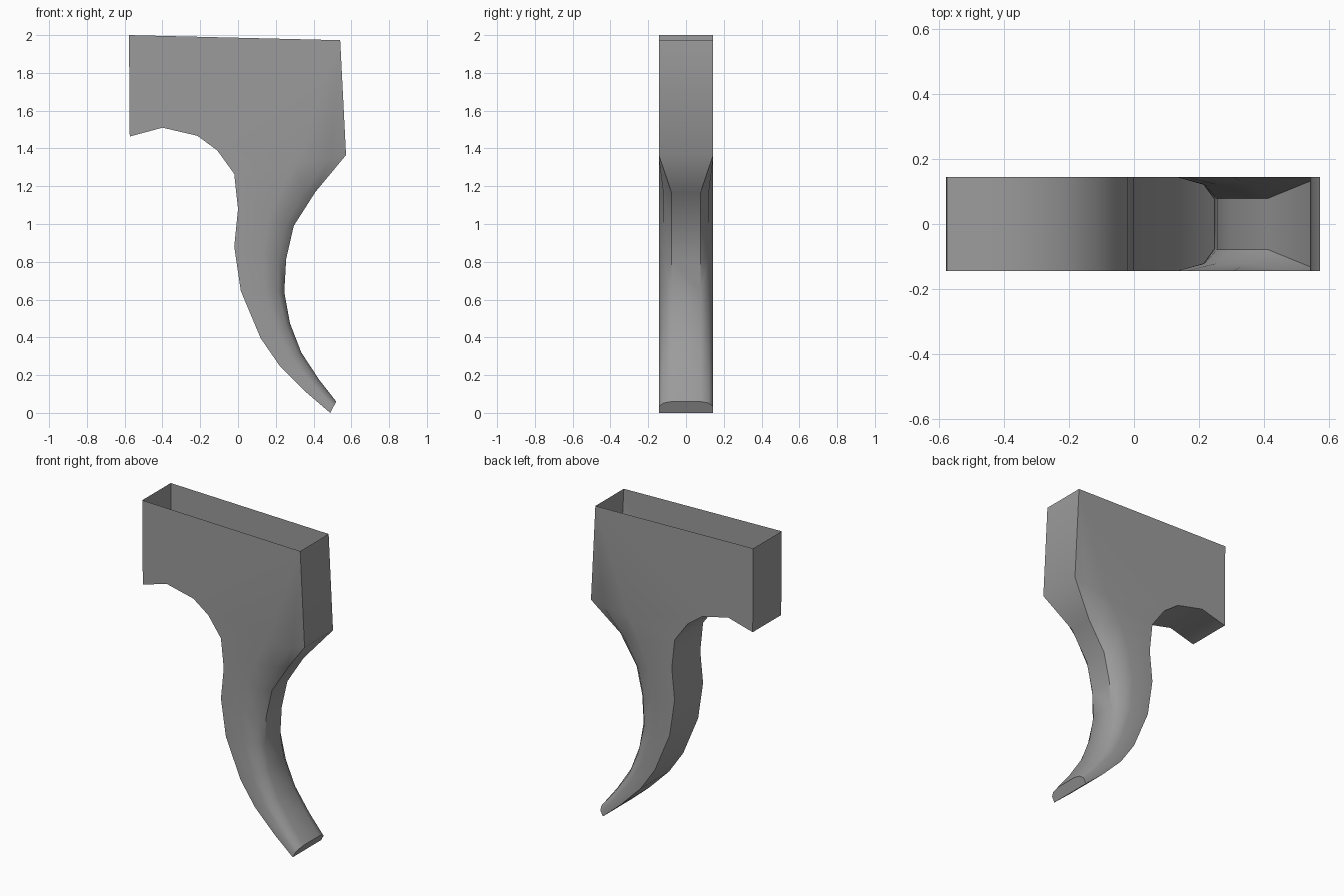
import bpy, bmesh, math

if "Cube" in bpy.data.objects:
    bpy.data.objects.remove(bpy.data.objects["Cube"])

W = 0.144  # half thickness

# Underside of the front lip, leading into the finger curve
lip = [(-0.573, 1.463), (-0.4, 1.51), (-0.215, 1.467), (-0.11, 1.39)]
# Lever stations: front edge point and back edge point (x, z)
front = [(-0.02, 1.265), (-0.01, 1.17), (0.0, 1.08), (-0.02, 0.88), (0.015, 0.645),
         (0.12, 0.395), (0.22, 0.25), (0.36, 0.11), (0.488, 0.0)]
back = [(0.572, 1.365), (0.41, 1.17), (0.295, 0.99), (0.255, 0.815), (0.245, 0.64),
        (0.275, 0.475), (0.335, 0.32), (0.43, 0.175), (0.52, 0.06)]
top_front, top_back = (-0.577, 2.0), (0.541, 1.973)

bm = bmesh.new()


def pair(p, w=W):
    return [bm.verts.new((p[0], s * w, p[1])) for s in (-1, 1)]


# Sections run front edge, side, rounded shoulder, back edge
rows = []
for i, (f, b) in enumerate(zip(front, back)):
    widths = (W, W, W, W) if i == 0 else (W, W, 0.121, 0.078)
    rows.append([pair((f[0] + (b[0] - f[0]) * t, f[1] + (b[1] - f[1]) * t), w)
                 for t, w in zip((0, 0.55, 0.86, 1), widths)])

lip_v = [pair(p) for p in lip]
tf, tb = pair(top_front), pair(top_back)


def strip(a, b):
    bm.faces.new((a[0], b[0], b[1], a[1]))


# Curved lever: both sides, front and back
for r, q in zip(rows, rows[1:]):
    strip(r[0], q[0])
    strip(r[3], q[3])
    for s in (0, 1):
        for k in range(3):
            bm.faces.new((r[k][s], r[k + 1][s], q[k + 1][s], q[k][s]))

# Tip cap
end = rows[-1]
bm.faces.new([p[0] for p in end] + [p[1] for p in reversed(end)])

# Open-topped upper housing
for s in (0, 1):
    bm.faces.new([tf[s]] + [p[s] for p in lip_v] + [p[s] for p in rows[0]] + [tb[s]])
chain = [tf] + lip_v + [rows[0][0]]
for a, b in zip(chain, chain[1:]):
    strip(a, b)
strip(tb, rows[0][3])

# Crisp back corners that fade out halfway down the lever
for k, count in ((3, 4), (2, 1)):
    for r, q in zip(rows[:count], rows[1:]):
        for s in (0, 1):
            bm.edges.get((r[k][s], q[k][s])).smooth = False

bmesh.ops.recalc_face_normals(bm, faces=bm.faces)
mesh = bpy.data.meshes.new("trigger_lever")
bm.to_mesh(mesh)
bm.free()
obj = bpy.data.objects.new("trigger_lever", mesh)
bpy.context.collection.objects.link(obj)

# Dark grey metal
mat = bpy.data.materials.new("dark_metal")
mat.diffuse_color = (0.33, 0.33, 0.33, 1)
mat.use_nodes = True
mat.node_tree.nodes["Principled BSDF"].inputs["Base Color"].default_value = mat.diffuse_color
mesh.materials.append(mat)

bpy.context.view_layer.objects.active = obj
obj.select_set(True)
bpy.ops.object.shade_smooth_by_angle(angle=math.radians(46), keep_sharp_edges=True)
